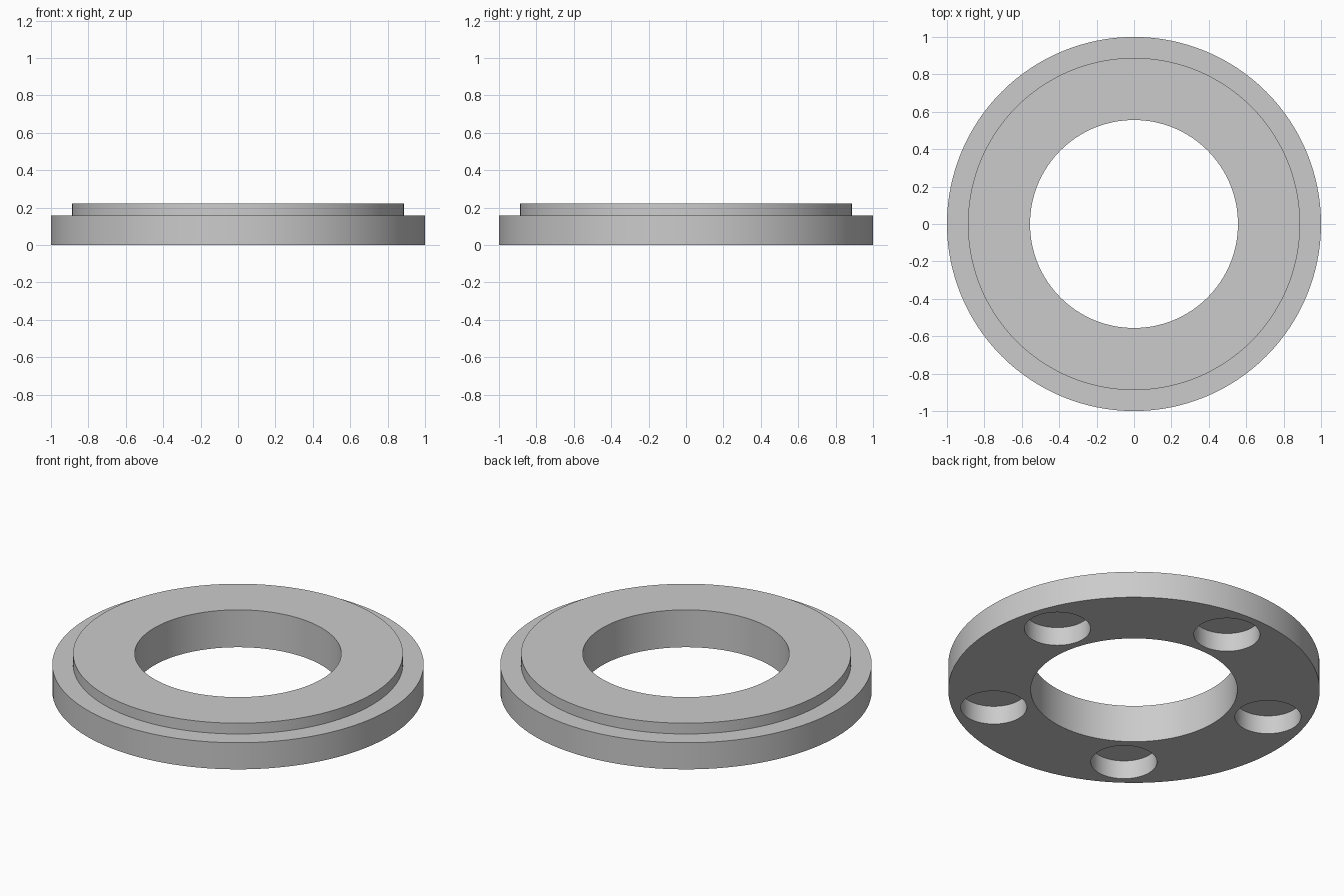
import bpy, bmesh
from math import radians, cos, sin, pi

default = bpy.data.objects.get("Cube")
if default:
    bpy.data.objects.remove(default, do_unlink=True)

SIDES = 128
OUTER, STEP, BORE = 1.0, 0.888, 0.556
FLANGE_TOP, TOP = 0.158, 0.222
BOLT_CIRCLE, POCKET_R, POCKET_DEPTH, POCKETS = 0.778, 0.178, 0.11, 5

grey = bpy.data.materials.new("plain grey")
grey.use_nodes = True
colour = (0.6, 0.6, 0.6, 1)
grey.diffuse_color = colour
grey.node_tree.nodes["Principled BSDF"].inputs["Base Color"].default_value = colour


def add_object(name, bm):
    bmesh.ops.recalc_face_normals(bm, faces=bm.faces)
    mesh = bpy.data.meshes.new(name)
    bm.to_mesh(mesh)
    bm.free()
    mesh.materials.append(grey)
    obj = bpy.data.objects.new(name, mesh)
    bpy.context.collection.objects.link(obj)
    return obj


# Stepped ring: cross-section turned around the z axis
bm = bmesh.new()
profile = [(BORE, 0), (OUTER, 0), (OUTER, FLANGE_TOP),
           (STEP, FLANGE_TOP), (STEP, TOP), (BORE, TOP)]
verts = [bm.verts.new((r, 0, z)) for r, z in profile]
edges = [bm.edges.new((a, b)) for a, b in zip(verts, verts[1:] + verts[:1])]
bmesh.ops.spin(bm, geom=verts + edges, cent=(0, 0, 0), axis=(0, 0, 1),
               angle=2 * pi, steps=SIDES, use_merge=True)
bmesh.ops.remove_doubles(bm, verts=bm.verts, dist=0.0001)
ring = add_object("stepped_ring", bm)

# Blind round pockets in the underside, one of them at the back
bm = bmesh.new()
for i in range(POCKETS):
    angle = pi / 2 + i * 2 * pi / POCKETS
    made = bmesh.ops.create_cone(bm, cap_ends=True, segments=64, radius1=POCKET_R,
                                 radius2=POCKET_R, depth=2 * POCKET_DEPTH)
    bmesh.ops.translate(bm, verts=made["verts"],
                        vec=(BOLT_CIRCLE * cos(angle), BOLT_CIRCLE * sin(angle), 0))
cutter = add_object("pocket_cutter", bm)
cutter.hide_render = True

# Cut the pockets, then drop the cutter
bpy.ops.object.select_all(action="DESELECT")
bpy.context.view_layer.objects.active = ring
ring.select_set(True)
cut = ring.modifiers.new("pockets", "BOOLEAN")
cut.operation = "DIFFERENCE"
cut.solver = "EXACT"
cut.object = cutter
bpy.ops.object.modifier_apply(modifier=cut.name)
bpy.data.objects.remove(cutter, do_unlink=True)

bpy.ops.object.shade_smooth_by_angle(angle=radians(30))
